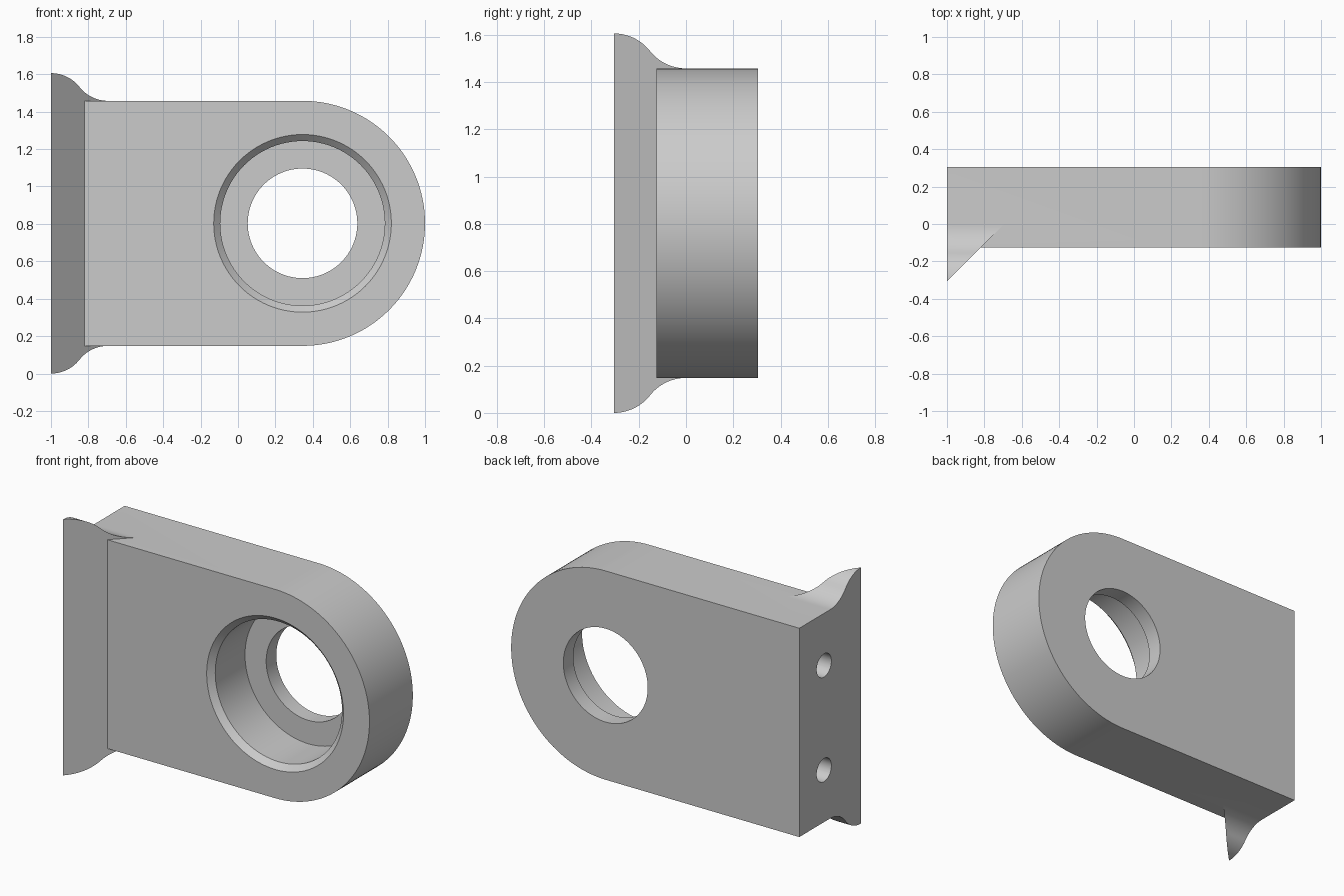
import bpy, bmesh, math
from mathutils import Matrix

if "Cube" in bpy.data.objects:
    bpy.data.objects.remove(bpy.data.objects["Cube"])

CX, CZ = 0.345, 0.803          # centre of the bearing bore
R = 0.655                      # rounded end radius = half height of body
FRONT, BACK, LEFT = -0.125, 0.305, -1.0
LIP_Z, LIP_Y = 0.803, -0.305   # half height and front edge of the flared lip

gray = bpy.data.materials.new("light gray")
gray.diffuse_color = (0.6, 0.6, 0.6, 1)
gray.use_nodes = True
gray.node_tree.nodes["Principled BSDF"].inputs["Base Color"].default_value = gray.diffuse_color


def make(name, bm):
    bmesh.ops.remove_doubles(bm, verts=bm.verts, dist=1e-5)
    bmesh.ops.recalc_face_normals(bm, faces=bm.faces)
    me = bpy.data.meshes.new(name)
    bm.to_mesh(me)
    bm.free()
    ob = bpy.data.objects.new(name, me)
    bpy.context.collection.objects.link(ob)
    me.materials.append(gray)
    return ob


def loft(name, a, b):
    """Solid between two matching point loops."""
    bm = bmesh.new()
    va, vb = [[bm.verts.new(p) for p in loop] for loop in (a, b)]
    bm.faces.new(va)
    bm.faces.new(vb)
    n = len(a)
    for i in range(n):
        j = (i + 1) % n
        if (va[i].co - vb[i].co).length < 1e-5 and (va[j].co - vb[j].co).length < 1e-5:
            continue
        bm.faces.new((va[i], va[j], vb[j], vb[i]))
    return make(name, bm)


def lathe(name, profile, seg=96):
    """Revolve (radius, y) points about the bore axis."""
    bm = bmesh.new()
    rings = [[bm.verts.new((CX + r * math.cos(2 * math.pi * i / seg), y,
                            CZ + r * math.sin(2 * math.pi * i / seg)))
              for i in range(seg)] for r, y in profile]
    for p, q in zip(rings, rings[1:]):
        for i in range(seg):
            j = (i + 1) % seg
            bm.faces.new((p[i], p[j], q[j], q[i]))
    bm.faces.new(rings[0])
    bm.faces.new(rings[-1])
    return make(name, bm)


def combine(target, tool, op):
    mod = target.modifiers.new(op, 'BOOLEAN')
    mod.operation, mod.object, mod.solver = op, tool, 'EXACT'
    bpy.context.view_layer.objects.active = target
    bpy.ops.object.modifier_apply(modifier=mod.name)
    bpy.data.objects.remove(tool)


# Body: plate with one rounded end
N = 64
outline = [(LEFT, CZ + R), (LEFT, CZ - R)]
for i in range(N + 1):
    t = -math.pi / 2 + math.pi * i / N
    outline.append((CX + R * math.cos(t), CZ + R * math.sin(t)))
body = loft("bearing_bracket", [(x, FRONT, z) for x, z in outline],
            [(x, BACK, z) for x, z in outline])

# Flared lip: S-shaped edges made of two tangent arcs, cut at 45 degrees
dy, dz = -LIP_Y, LIP_Z - R
ang = 2 * math.atan(dz / dy)
rad = dy / (2 * math.sin(ang))
half = []
K = 14
for i in range(K + 1):
    t = ang * i / K
    half.append((LIP_Y + rad * math.sin(t), LIP_Z - rad * (1 - math.cos(t))))
half += [(-(y - LIP_Y), R + LIP_Z - z) for y, z in reversed(half[:-1])]
lip_loop = [(y, CZ + z) for y, z in half] + [(y, CZ - z) for y, z in reversed(half)]
lip = loft("lip", [(LEFT, y, z) for y, z in lip_loop],
           [(LEFT + y - LIP_Y, y, z) for y, z in lip_loop])
combine(body, lip, 'UNION')

# Stepped bearing bore with chamfered mouth
bore = lathe("bore_cutter", [(0.475, FRONT - 0.3), (0.475, FRONT), (0.44, FRONT + 0.035),
                             (0.44, 0.205), (0.293, 0.205), (0.293, BACK + 0.1)])
combine(body, bore, 'DIFFERENCE')

# Two blind mounting holes in the flat end
for s in (-1, 1):
    bm = bmesh.new()
    bmesh.ops.create_cone(bm, cap_ends=True, segments=40, radius1=0.073, radius2=0.073,
                          depth=1.0, matrix=Matrix.Translation((LEFT - 0.05, 0.06, CZ + s * 0.328))
                          @ Matrix.Rotation(math.pi / 2, 4, 'Y'))
    combine(body, make("hole_cutter", bm), 'DIFFERENCE')

# Smooth curved walls, keep edges crisp
bpy.ops.object.select_all(action='DESELECT')
body.select_set(True)
bpy.context.view_layer.objects.active = body
bpy.ops.object.shade_smooth_by_angle(angle=math.radians(25))
